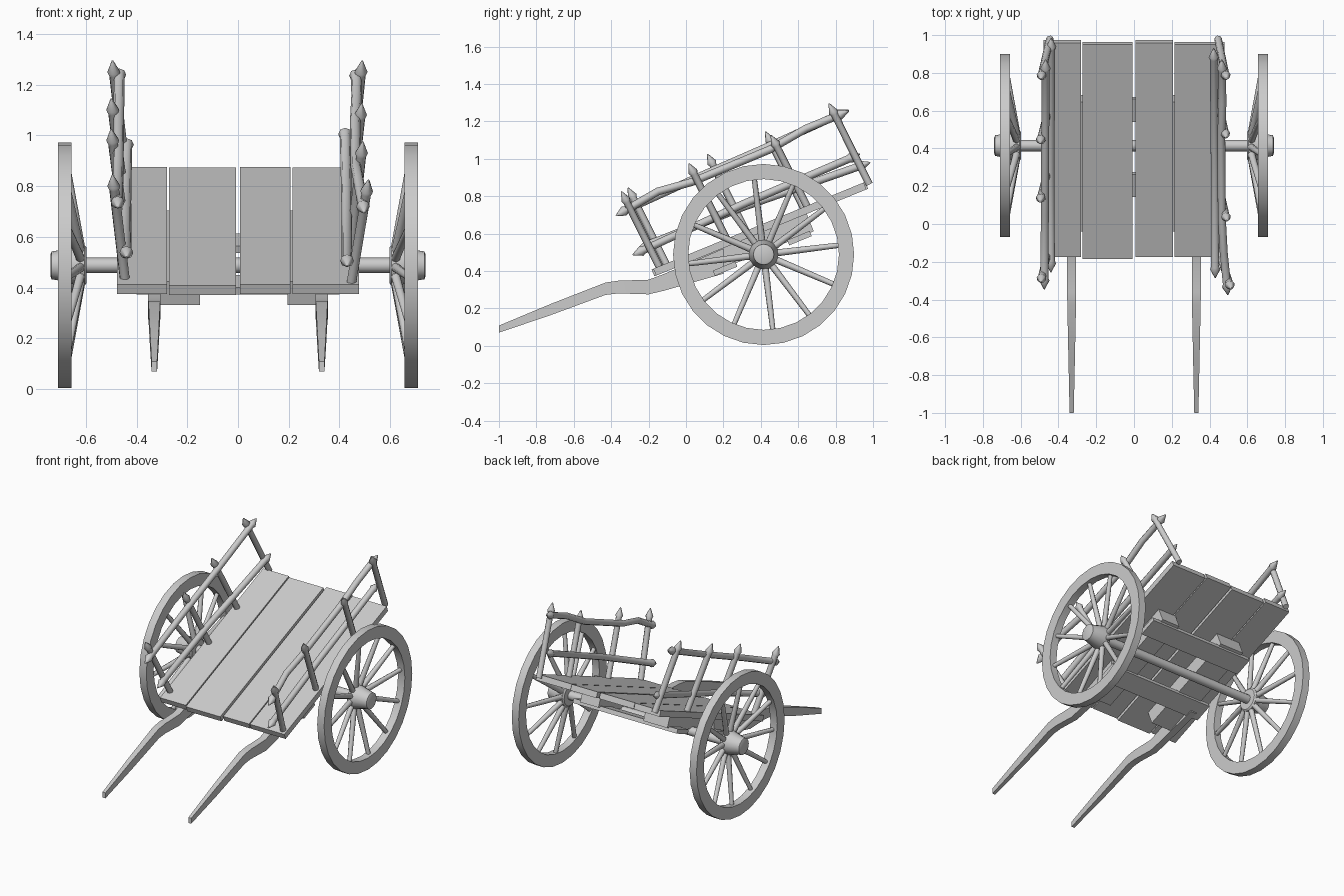
import bpy, bmesh, math
from mathutils import Matrix, Vector

cube = bpy.data.objects.get("Cube")
if cube:
    bpy.data.objects.remove(cube)

wood = bpy.data.materials.new("grey_wood")
wood.use_nodes = True
wood.diffuse_color = (0.6, 0.6, 0.6, 1)
wood.node_tree.nodes["Principled BSDF"].inputs["Base Color"].default_value = (0.6, 0.6, 0.6, 1)

# Tilted deck frame: x across, y along the planks, z away from the deck top
TILT = math.radians(22.3)
DECK = Matrix.Translation((0, -0.184, 0.408)) @ Matrix.Rotation(TILT, 4, 'X')


def finish(name, bm, angle=0):
    bmesh.ops.recalc_face_normals(bm, faces=bm.faces)
    mesh = bpy.data.meshes.new(name)
    bm.to_mesh(mesh)
    bm.free()
    mesh.materials.append(wood)
    obj = bpy.data.objects.new(name, mesh)
    bpy.context.collection.objects.link(obj)
    if angle:
        bpy.ops.object.select_all(action='DESELECT')
        obj.select_set(True)
        bpy.context.view_layer.objects.active = obj
        bpy.ops.object.shade_smooth_by_angle(angle=math.radians(angle))
    return obj


def deck_box(name, x, s, t):
    """Box given by its ranges in the deck frame."""
    bm = bmesh.new()
    bmesh.ops.create_cube(bm, size=1)
    for v in bm.verts:
        v.co = DECK @ Vector([r[0] if c < 0 else r[1] for c, r in zip(v.co, (x, s, t))])
    return finish(name, bm)


def loft(bm, rings, closed=False):
    """Skin a row of vertex rings; cap the ends unless closed."""
    rows = [[bm.verts.new(p) for p in ring] for ring in rings]
    n = len(rows[0])
    pairs = list(zip(rows, rows[1:])) + ([(rows[-1], rows[0])] if closed else [])
    for a, b in pairs:
        for i in range(n):
            j = (i + 1) % n
            bm.faces.new((a[i], a[j], b[j], b[i]))
    if not closed:
        bm.faces.new(rows[0])
        bm.faces.new(rows[-1])


def tube(bm, pts, radii, sides=8):
    """Round stick through points, one radius for each point."""
    pts = [Vector(p) for p in pts]
    rings = []
    for i, p in enumerate(pts):
        d = pts[min(i + 1, len(pts) - 1)] - pts[max(i - 1, 0)]
        turn = d.to_track_quat('Z', 'Y')
        rings.append([p + turn @ Vector((radii[i] * math.cos(a), radii[i] * math.sin(a), 0))
                      for a in (math.tau * k / sides for k in range(sides))])
    loft(bm, rings)


def pointed(name, pts, r, both):
    """Stick with a flared, sharpened point at its end, or at both ends."""
    pts = [Vector(p) for p in pts]

    def sharpen(tip, inner):
        d = (inner - tip).normalized()
        return [tip, tip + d * 0.05, tip + d * 0.065]

    end = sharpen(pts[-1], pts[-2])[::-1]
    start = sharpen(pts[0], pts[1]) if both else [pts[0]]
    point = [0.003, r * 1.3, r]
    body = pts[1:-1]
    radii = (point if both else [r]) + [r] * len(body) + point[::-1]
    bm = bmesh.new()
    tube(bm, start + body + end, radii)
    return finish(name, bm, 50)


def lathe(name, profile, sides, side, closed=False):
    """Turn an (x, radius) profile about the axle line."""
    bm = bmesh.new()
    loft(bm, [[(side * x, AXLE_Y + r * math.cos(math.tau * k / sides),
                AXLE_Z + r * math.sin(math.tau * k / sides)) for k in range(sides)]
              for x, r in profile], closed)
    return finish(name, bm, 32)


# Deck planks
planks = [(-0.478, -0.28, 0.01, 1.235), (-0.272, -0.008, 0, 1.225),
          (0.008, 0.207, 0.01, 1.235), (0.214, 0.478, 0.01, 1.225)]
for i, (x0, x1, s0, s1) in enumerate(planks):
    deck_box(f"deck_plank_{i + 1}", (x0, x1), (s0, s1), (-0.04, 0))

# Under-deck bearers and cross boards
deck_box("right_bearer", (0.195, 0.335), (0.14, 0.88), (-0.14, -0.04))
deck_box("left_bearer", (-0.335, -0.15), (0.14, 0.88), (-0.14, -0.04))
for name, s in (("front_cross_board", 0.365), ("rear_cross_board", 0.795)):
    deck_box(name, (-0.4, 0.4), (s - 0.065, s + 0.065), (-0.16, -0.13))

# Pulling shafts: stations of y, bottom z, top z, half width
stations = [(-1, 0.07, 0.108, 0.011), (-0.72, 0.165, 0.225, 0.017), (-0.43, 0.272, 0.338, 0.023),
            (-0.36, 0.28, 0.348, 0.024), (-0.2, 0.275, 0.353, 0.024), (-0.115, 0.295, 0.385, 0.024),
            (0.2, 0.385, 0.52, 0.024)]
for side, label in ((-1, "left"), (1, "right")):
    bm = bmesh.new()
    loft(bm, [[(side * 0.33 + w * a, y, z) for a, z in ((-1, lo), (1, lo), (1, hi), (-1, hi))]
              for y, lo, hi, w in stations])
    finish(f"{label}_shaft", bm, 25)

# Axle and wheels
AXLE_Y, AXLE_Z = 0.415, 0.488
bm = bmesh.new()
tube(bm, [(-0.62, AXLE_Y, AXLE_Z), (0.62, AXLE_Y, AXLE_Z)], [0.03, 0.03], 12)
finish("axle", bm, 40)
for side, label in ((-1, "left"), (1, "right")):
    lathe(f"{label}_wheel_rim", [(0.657, 0.403), (0.71, 0.403), (0.71, 0.484), (0.657, 0.484)],
          28, side, True)
    lathe(f"{label}_wheel_hub", [(0.597, 0.07), (0.605, 0.08), (0.63, 0.08), (0.715, 0.058),
                                 (0.735, 0.055), (0.74, 0.042)], 16, side)
    bm = bmesh.new()
    for k in range(12):
        a = math.radians(7 + 30 * k)
        ends = [(side * x, AXLE_Y + r * math.cos(a), AXLE_Z + r * math.sin(a))
                for x, r in ((0.618, 0.05), (0.68, 0.42))]
        tube(bm, ends, [0.019, 0.014])
    finish(f"{label}_wheel_spokes", bm, 50)

# Side fences: post tops, and rail paths running front to back
fences = {
    "right": ([(0.515, -0.345, 0.825), (0.492, 0.015, 0.975), (0.488, 0.455, 1.125), (0.49, 0.765, 1.295)],
              [(0.497, -0.375, 0.695), (0.475, -0.15, 0.825), (0.465, 0.03, 0.875),
               (0.462, 0.45, 1.05), (0.468, 0.64, 1.16), (0.465, 0.87, 1.255)],
              [(0.43, -0.285, 0.485), (0.428, 0.3, 0.755), (0.422, 0.93, 1.025)]),
    "left": ([(-0.495, -0.31, 0.845), (-0.5, 0.115, 1.025), (-0.5, 0.425, 1.145), (-0.495, 0.765, 1.295)],
             [(-0.475, -0.345, 0.715), (-0.472, 0.05, 0.895), (-0.47, 0.45, 1.07), (-0.468, 0.87, 1.26)],
             [(-0.44, -0.255, 0.52), (-0.442, 0.3, 0.74), (-0.438, 0.985, 0.98)]),
}
for label, (tops, upper, lower) in fences.items():
    for i, top in enumerate(tops):
        local = DECK.inverted() @ Vector(top)
        base = DECK @ Vector((math.copysign(0.445, top[0]), local.y + 0.035, -0.02))
        pointed(f"{label}_post_{i + 1}", [base, top], 0.02, False)
    pointed(f"{label}_upper_rail", upper, 0.021, True)
    pointed(f"{label}_lower_rail", lower, 0.021, True)
